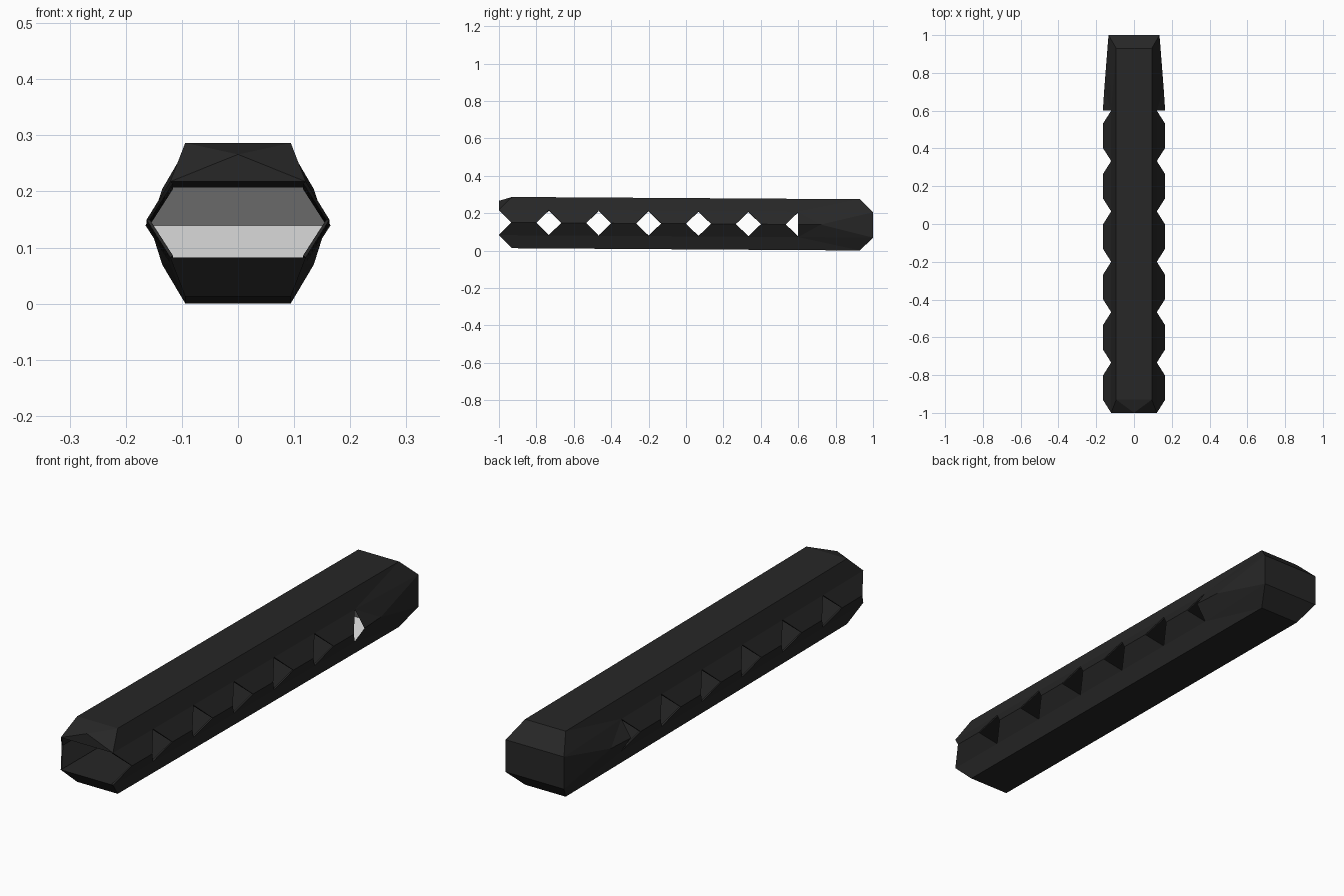
import bpy, bmesh

if "Cube" in bpy.data.objects:
    bpy.data.objects.remove(bpy.data.objects["Cube"])

LIP, TOP = 0.0675, 0.137      # half heights of the side opening and the body
XL, XT, XM = 0.121, 0.094, 0.163   # half widths at lip, top and middle

black = bpy.data.materials.new("black")
black.diffuse_color = (0.02, 0.02, 0.02, 1)
black.use_nodes = True
black.node_tree.nodes["Principled BSDF"].inputs["Base Color"].default_value = black.diffuse_color


def place(p):
    # body sits with a very slight downward pitch toward the back
    return (p[0], p[1], 0.1435 + p[2] - 0.0065 * p[1])


def finish(name, bm, mat=black):
    bmesh.ops.recalc_face_normals(bm, faces=bm.faces)
    me = bpy.data.meshes.new(name)
    bm.to_mesh(me)
    bm.free()
    ob = bpy.data.objects.new(name, me)
    bpy.context.collection.objects.link(ob)
    if mat:
        me.materials.append(mat)
    return ob


def hull(name, pts):
    bm = bmesh.new()
    vs = [bm.verts.new(place(p)) for p in pts]
    bmesh.ops.convex_hull(bm, input=vs)
    bmesh.ops.dissolve_limit(bm, angle_limit=0.01, verts=bm.verts, edges=bm.edges)
    return finish(name, bm)


def add_faces(bm, polys):
    for poly in polys:
        bm.faces.new([bm.verts.new(place(p)) for p in poly])


# Upper and lower solid bars with bevelled ends
for name, s in (("upper_bar", 1), ("lower_bar", -1)):
    pts = []
    for x in (-1, 1):
        pts += [(x * XL, -1, s * LIP), (x * XT, -0.93, s * TOP),
                (x * XT, 0.93, s * TOP), (x * XL, 0.99, s * LIP)]
    if s > 0:
        pts.append((0, -1, 0.116))   # pointed nose on the upper bar
    hull(name, pts)

# Thin bent side struts, leaving diamond openings between them
for name, sx in (("right_struts", 1), ("left_struts", -1)):
    bm = bmesh.new()
    for k in range(6):
        c = -0.8667 + k * 0.2667
        a, b = c - 0.0667, c + 0.0667
        for s in (1, -1):
            add_faces(bm, [[(sx * XL, c - 0.133, s * LIP), (sx * XL, c + 0.133, s * LIP),
                            (sx * XM, b, 0), (sx * XM, a, 0)]])
    bmesh.ops.remove_doubles(bm, verts=bm.verts, dist=0.0005)
    ob = finish(name, bm)
    # make the outside face outward, then thicken inward
    for p in ob.data.polygons:
        if p.normal.x * sx < 0:
            p.flip()
    mod = ob.modifiers.new("thickness", "SOLIDIFY")
    mod.thickness = 0.006
    mod.offset = -1

# Closed rear cap with flared leading edge
bm = bmesh.new()
for x in (-1, 1):
    mid, tip = (x * 0.165, 0.6, 0), (x * 0.157, 0.72, 0)
    for s in (1, -1):
        a, e = (x * XL, 0.6, s * LIP), (x * 0.135, 1, s * LIP)
        g = (x * XT, 0.93, s * TOP)
        add_faces(bm, [[a, mid, tip], [a, tip, e], [a, e, g]])
    add_faces(bm, [[tip, (x * 0.135, 1, -LIP), (x * 0.135, 1, LIP)]])
for s in (1, -1):
    add_faces(bm, [[(-0.135, 1, s * LIP), (0.135, 1, s * LIP),
                    (XT, 0.93, s * TOP), (-XT, 0.93, s * TOP)]])
add_faces(bm, [[(-0.135, 1, -LIP), (0.135, 1, -LIP), (0.135, 1, LIP), (-0.135, 1, LIP)]])
bmesh.ops.remove_doubles(bm, verts=bm.verts, dist=0.0005)
finish("rear_cap", bm)

# Grey V-shaped wall closing the hollow at the back
bm = bmesh.new()
for s in (1, -1):
    add_faces(bm, [[(-XL, 0.6, s * LIP), (XL, 0.6, s * LIP),
                    (0.159, 0.667, 0), (-0.159, 0.667, 0)]])
bmesh.ops.remove_doubles(bm, verts=bm.verts, dist=0.0005)
finish("inner_end_wall", bm, None)
